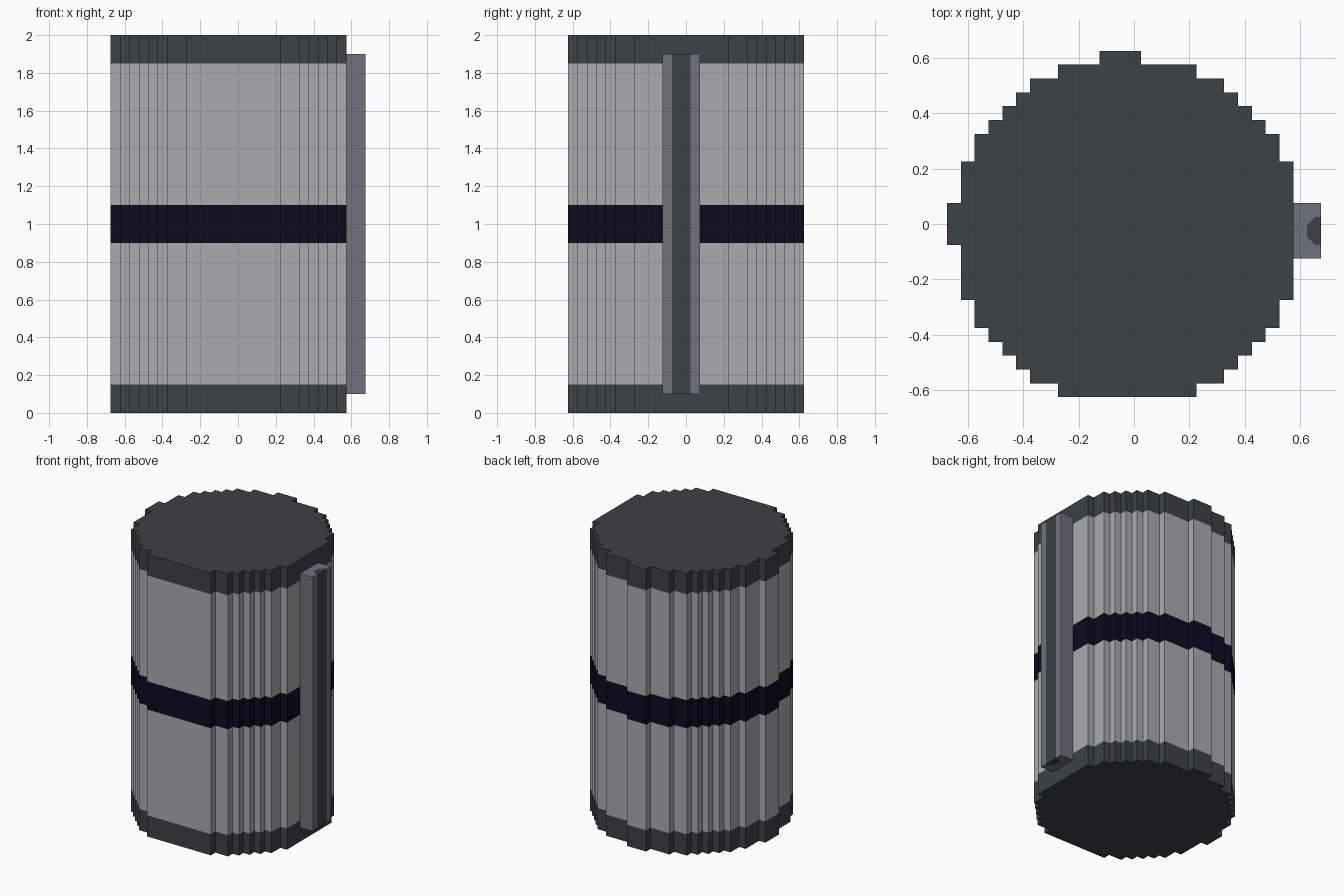
import bpy
import bmesh

old = bpy.data.objects.get("Cube")
if old:
    bpy.data.objects.remove(old, do_unlink=True)


def material(name, rgb):
    m = bpy.data.materials.new(name)
    m.use_nodes = True
    color = (*rgb, 1)
    m.diffuse_color = color
    m.node_tree.nodes["Principled BSDF"].inputs["Base Color"].default_value = color
    return m


light_grey = material("light grey", (0.402, 0.407, 0.429))
dark_grey = material("dark slate", (0.045, 0.054, 0.063))
navy = material("navy", (0.0033, 0.0033, 0.0144))
steel = material("steel grey", (0.156, 0.168, 0.202))


def stacked_prism(name, outline, levels, materials, indices):
    """Extrude an outline through the levels, with one material per storey."""
    bm = bmesh.new()
    rings = [[bm.verts.new((x, y, z)) for x, y in outline] for z in levels]
    n = len(outline)
    for low, high, index in zip(rings, rings[1:], indices):
        for i in range(n):
            j = (i + 1) % n
            face = bm.faces.new((low[i], low[j], high[j], high[i]))
            face.material_index = index
    bm.faces.new(rings[0][::-1]).material_index = indices[0]
    bm.faces.new(rings[-1]).material_index = indices[-1]
    bmesh.ops.recalc_face_normals(bm, faces=bm.faces)
    mesh = bpy.data.meshes.new(name)
    bm.to_mesh(mesh)
    bm.free()
    for m in materials:
        mesh.materials.append(m)
    obj = bpy.data.objects.new(name, mesh)
    bpy.context.collection.objects.link(obj)
    return obj


# Stepped quarter circle, mirrored into a full outline with nubs at back and right
steps = [(0.6, 0.25), (0.55, 0.35), (0.5, 0.4), (0.45, 0.45),
         (0.4, 0.5), (0.35, 0.55), (0.25, 0.6)]
quarter = [steps[0]]
for (x0, y0), (x1, y1) in zip(steps, steps[1:]):
    quarter += [(x1, y0), (x1, y1)]
back_nub = [(0.05, 0.6), (0.05, 0.65), (-0.1, 0.65), (-0.1, 0.6)]
side_nub = [(-0.6, 0.1), (-0.65, 0.1), (-0.65, -0.05), (-0.6, -0.05)]
outline = (quarter + back_nub
           + [(-x, y) for x, y in reversed(quarter)] + side_nub
           + [(-x, -y) for x, y in quarter]
           + [(x, -y) for x, y in reversed(quarter)])
outline = [(x - 0.025, y - 0.025) for x, y in outline]

# Barrel: dark end caps, light walls, navy band
stacked_prism("barrel", outline, [0, 0.15, 0.9, 1.1, 1.85, 2],
              [light_grey, dark_grey, navy], [1, 0, 2, 0, 1])

# Side rail with a half octagon channel, and the dark bar filling it
channel = [(0.675, 0.025), (0.654, 0.025), (0.625, -0.004),
           (0.625, -0.046), (0.654, -0.075), (0.675, -0.075)]
rail = [(0.675, 0.075), (0.575, 0.075), (0.575, -0.125), (0.675, -0.125)]
stacked_prism("side_rail", rail + channel[::-1], [0.1, 1.9], [steel], [0])
stacked_prism("rail_bar", channel, [0.1, 1.9], [dark_grey], [0])
